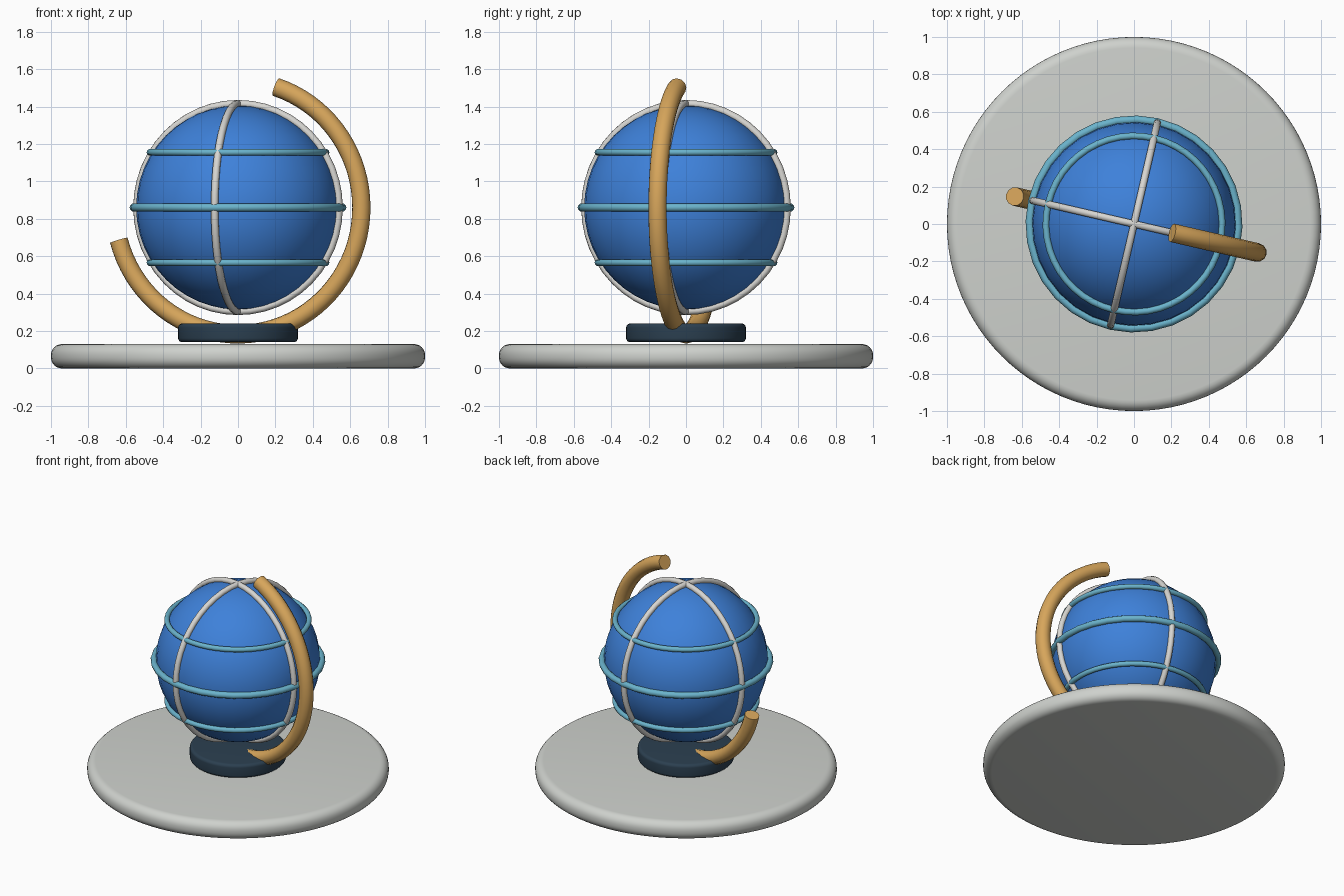
import bpy, math

if "Cube" in bpy.data.objects:
    bpy.data.objects.remove(bpy.data.objects["Cube"])

CENTRE = (0, 0, 0.86)
TURN = math.radians(-13)


def material(name, rgb):
    m = bpy.data.materials.new(name)
    m.diffuse_color = (*rgb, 1)
    m.use_nodes = True
    m.node_tree.nodes["Principled BSDF"].inputs["Base Color"].default_value = m.diffuse_color
    return m


STONE = material("pale_grey", (0.62, 0.64, 0.61))
WHITE = material("off_white", (0.68, 0.67, 0.64))
NAVY = material("dark_navy", (0.024, 0.05, 0.08))
BLUE = material("ocean_blue", (0.048, 0.22, 0.70))
CYAN = material("light_cyan", (0.145, 0.45, 0.60))
GOLD = material("warm_gold", (0.68, 0.38, 0.105))


def finish(name, mat, angle=40):
    ob = bpy.context.object
    ob.name = name
    ob.data.materials.clear()
    ob.data.materials.append(mat)
    bpy.ops.object.shade_smooth_by_angle(angle=math.radians(angle))
    return ob


def disc(name, radius, z0, z1, bevel, mat):
    bpy.ops.mesh.primitive_cylinder_add(vertices=96, radius=radius, depth=z1 - z0,
                                        location=(0, 0, (z0 + z1) / 2))
    ob = bpy.context.object
    mod = ob.modifiers.new("round_edge", 'BEVEL')
    mod.width, mod.segments = bevel, 6
    mod.limit_method, mod.angle_limit = 'ANGLE', math.radians(40)
    bpy.ops.object.modifier_apply(modifier=mod.name)
    finish(name, mat)


def ring(name, z, radius, tube, rot, mat, sides=48):
    bpy.ops.mesh.primitive_torus_add(major_radius=radius, minor_radius=tube,
                                     major_segments=sides, minor_segments=10,
                                     location=(0, 0, z), rotation=rot)
    finish(name, mat, 60)


# Stand
disc("base", 1.0, 0.0, 0.13, 0.058, STONE)
disc("hub", 0.32, 0.14, 0.24, 0.022, NAVY)

# Globe
bpy.ops.mesh.primitive_uv_sphere_add(segments=32, ring_count=24, radius=0.545,
                                     location=CENTRE, rotation=(0, 0, TURN))
finish("globe", BLUE)

# Crossed meridian hoops
for i in range(2):
    ring(f"meridian_{i + 1}", CENTRE[2], 0.555, 0.02,
         (math.pi / 2, 0, TURN + i * math.pi / 2), WHITE)

# Latitude hoops
ring("equator", CENTRE[2], 0.558, 0.022, (0, 0, TURN), CYAN, 32)
for name, dz in (("upper_latitude", 0.295), ("lower_latitude", -0.295)):
    ring(name, CENTRE[2] + dz, 0.471, 0.018, (0, 0, TURN), CYAN)

# Curved support arm, open at the upper left
curve = bpy.data.curves.new("support_arm", 'CURVE')
curve.dimensions = '3D'
curve.bevel_depth = 0.05
curve.bevel_resolution = 4
curve.use_fill_caps = True
spline = curve.splines.new('POLY')
steps, start, end = 56, math.radians(-165), math.radians(72)
spline.points.add(steps)
for i, p in enumerate(spline.points):
    a = start + (end - start) * i / steps
    p.co = (0.677 * math.cos(a), 0, 0.677 * math.sin(a), 1)
arm = bpy.data.objects.new("support_arm", curve)
bpy.context.collection.objects.link(arm)
arm.location = CENTRE
arm.rotation_euler = (0, 0, TURN)
bpy.ops.object.select_all(action='DESELECT')
arm.select_set(True)
bpy.context.view_layer.objects.active = arm
bpy.ops.object.convert(target='MESH')
finish("support_arm", GOLD)
